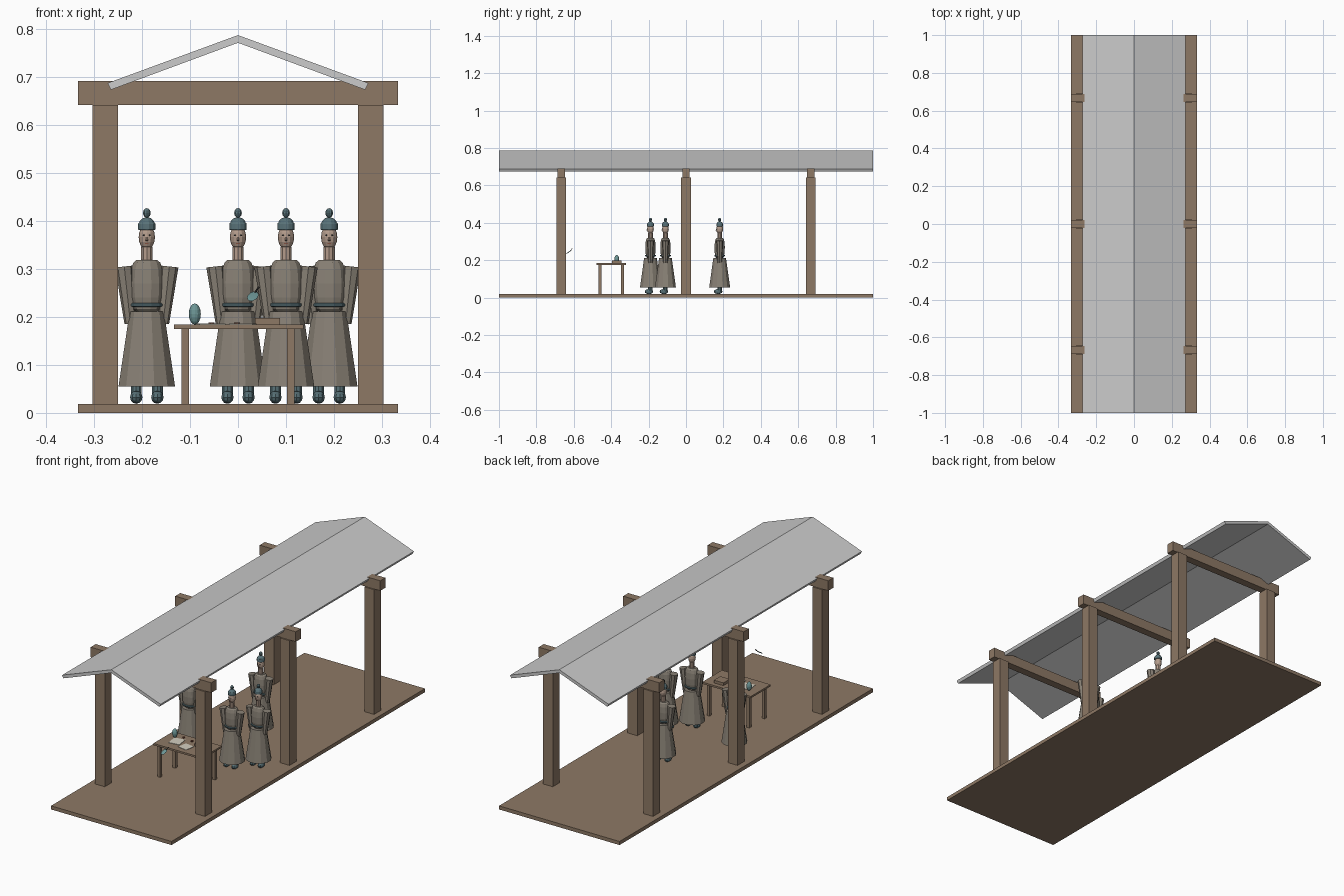
import bpy, bmesh
from math import radians, cos, sin, pi
from mathutils import Vector, Matrix

if "Cube" in bpy.data.objects:
    bpy.data.objects.remove(bpy.data.objects["Cube"])


def mat(name, r, g, b):
    m = bpy.data.materials.new(name)
    m.diffuse_color = (r, g, b, 1)
    m.use_nodes = True
    m.node_tree.nodes["Principled BSDF"].inputs["Base Color"].default_value = m.diffuse_color
    return m


WOOD = mat("wood", 0.27, 0.19, 0.13)
ROBE = mat("robe", 0.25, 0.22, 0.18)
TEAL = mat("teal", 0.10, 0.17, 0.19)
SKIN = mat("skin", 0.45, 0.33, 0.26)
DARK = mat("dark", 0.04, 0.04, 0.04)
PAPER = mat("paper", 0.65, 0.62, 0.53)
GLAZE = mat("glaze", 0.15, 0.30, 0.30)
RED = mat("red_brown", 0.22, 0.08, 0.05)


def finish(name, bm, material):
    bmesh.ops.recalc_face_normals(bm, faces=bm.faces)
    me = bpy.data.meshes.new(name)
    bm.to_mesh(me)
    bm.free()
    ob = bpy.data.objects.new(name, me)
    if material:
        me.materials.append(material)
    bpy.context.collection.objects.link(ob)
    return ob


def box(name, lo, hi, material, turn=0):
    lo, hi = Vector(lo), Vector(hi)
    bm = bmesh.new()
    bmesh.ops.create_cube(bm, size=1)
    s = hi - lo
    bmesh.ops.transform(bm, verts=bm.verts, matrix=Matrix.Translation((lo + hi) / 2)
                        @ Matrix.Rotation(radians(turn), 4, 'Z') @ Matrix.Diagonal((*s, 1)))
    return finish(name, bm, material)


def ball(name, c, r, material, rot=None, u=12, v=8):
    bm = bmesh.new()
    bmesh.ops.create_uvsphere(bm, u_segments=u, v_segments=v, radius=1)
    m = Matrix.Translation(c) @ (rot or Matrix()) @ Matrix.Diagonal((*r, 1))
    bmesh.ops.transform(bm, verts=bm.verts, matrix=m)
    return finish(name, bm, material)


def lathe(name, c, profile, material, n=12, depth=1.0):
    # profile: (radius, z) rings, capped at both ends
    bm = bmesh.new()
    rings = [[bm.verts.new((c[0] + r * cos(2 * pi * (i + .5) / n),
                            c[1] + depth * r * sin(2 * pi * (i + .5) / n), c[2] + z))
              for i in range(n)] for r, z in profile]
    for a, b in zip(rings, rings[1:]):
        for i in range(n):
            j = (i + 1) % n
            bm.faces.new((a[i], a[j], b[j], b[i]))
    bm.faces.new(rings[0])
    bm.faces.new(rings[-1])
    return finish(name, bm, material)


def rod(name, a, b, ra, rb, material, n=8):
    a, b = Vector(a), Vector(b)
    bm = bmesh.new()
    bmesh.ops.create_cone(bm, cap_ends=True, segments=n, radius1=ra, radius2=rb,
                          depth=(b - a).length)
    q = (b - a).to_track_quat('Z', 'Y').to_matrix().to_4x4()
    bmesh.ops.transform(bm, verts=bm.verts, matrix=Matrix.Translation((a + b) / 2) @ q)
    return finish(name, bm, material)


# Floor, posts and cross beams
box("floor", (-.333, -1, 0), (.333, 1, .018), WOOD)
for y in (-.667, 0, .667):
    box("cross_beam", (-.333, y - .02, .641), (.333, y + .02, .691), WOOD)
    for s in (-1, 1):
        box("post", (s * .277 - .0265, y - .0265, .018), (s * .277 + .0265, y + .0265, .641), WOOD)

# Gabled roof: two sloped slabs extruded along y
for s in (-1, 1):
    bm = bmesh.new()
    f = bm.faces.new([bm.verts.new((s * x, -1, z)) for x, z in
                      ((0, .771), (0, .787), (.272, .687), (.265, .673))])
    g = bmesh.ops.extrude_face_region(bm, geom=[f])
    bmesh.ops.translate(bm, vec=(0, 2, 0),
                        verts=[v for v in g["geom"] if isinstance(v, bmesh.types.BMVert)])
    finish("roof_slab", bm, None)

# Table with four legs
box("table_top", (-.133, -.478, .175), (.136, -.322, .184), WOOD)
for x in (-.11, .11):
    for y in (-.46, -.34):
        box("table_leg", (x - .0075, y - .0075, .018), (x + .0075, y + .0075, .175), WOOD)

# Things on the table
ball("egg_vase", (-.09, -.37, .206), (.0125, .0125, .022), GLAZE)
box("book", (.035, -.395, .184), (.087, -.345, .198), WOOD)
box("paper_sheet", (-.085, -.43, .184), (-.03, -.37, .186), PAPER, 8)
box("paper_sheet", (-.015, -.45, .184), (.035, -.40, .186), PAPER, -10)
for x, y in ((-.055, -.35), (-.002, -.36)):
    lathe("ink_dish", (x, y, .184), [(.006, 0), (.007, .004)], RED, 8)

# Small floating fan in front of the table
tilt = Matrix.Rotation(radians(35), 4, 'X') @ Matrix.Rotation(radians(-20), 4, 'Z')
ball("fan_leaf", (.031, -.628, .243), (.011, .018, .002), GLAZE, tilt)
rod("fan_handle", (.034, -.62, .248), (.043, -.608, .262), .002, .002, DARK, 6)


def person(x, y):
    # Boots
    for s in (-1, 1):
        ball("boot", (x + s * .022, y - .008, .0325), (.0135, .023, .0135), TEAL, None, 10, 6)
        rod("boot_shaft", (x + s * .022, y, .03), (x + s * .022, y, .062), .012, .012, TEAL, 10)
    # Robe skirt, torso and belt
    lathe("robe_skirt", (x, y, 0), [(.061, .055), (.037, .211)], ROBE, 12, .95)
    lathe("robe_torso", (x, y, 0), [(.02, .209), (.029, .216), (.035, .24), (.0365, .27),
                                    (.034, .298), (.029, .313), (.022, .319)], ROBE, 12, .78)
    lathe("belt", (x, y, 0), [(.034, .221), (.037, .223), (.037, .227), (.034, .229)], TEAL, 12, .8)
    # Sleeves
    for s in (-1, 1):
        rod("sleeve", (x + s * .034, y, .186), (x + s * .047, y, .305), .0125, .019, ROBE, 8)
    # Neck, head and face
    rod("neck", (x, y, .312), (x, y, .346), .0125, .0125, SKIN, 10)
    ball("head", (x, y, .366), (.017, .018, .026), SKIN)
    for s in (-1, 1):
        ball("eye", (x + s * .0065, y - .0163, .370), (.0025, .002, .002), DARK, None, 6, 4)
    rod("nose", (x, y - .0195, .359), (x, y - .016, .368), .0028, .001, SKIN, 6)
    box("mouth", (x - .004, y - .0165, .352), (x + .004, y - .013, .3535), RED)
    # Round cap with band and knob
    lathe("cap_band", (x, y, 0), [(.0178, .381), (.0188, .383), (.0188, .394), (.0175, .396)], TEAL)
    lathe("cap_dome", (x, y, 0), [(.0175, .394), (.015, .4), (.010, .405), (.004, .407)], TEAL)
    ball("cap_knob", (x, y, .4165), (.0085, .0085, .010), TEAL, None, 10, 6)


for px, py in ((-.19, -.11), (0, .18), (.1, -.19), (.19, -.11)):
    person(px, py)
